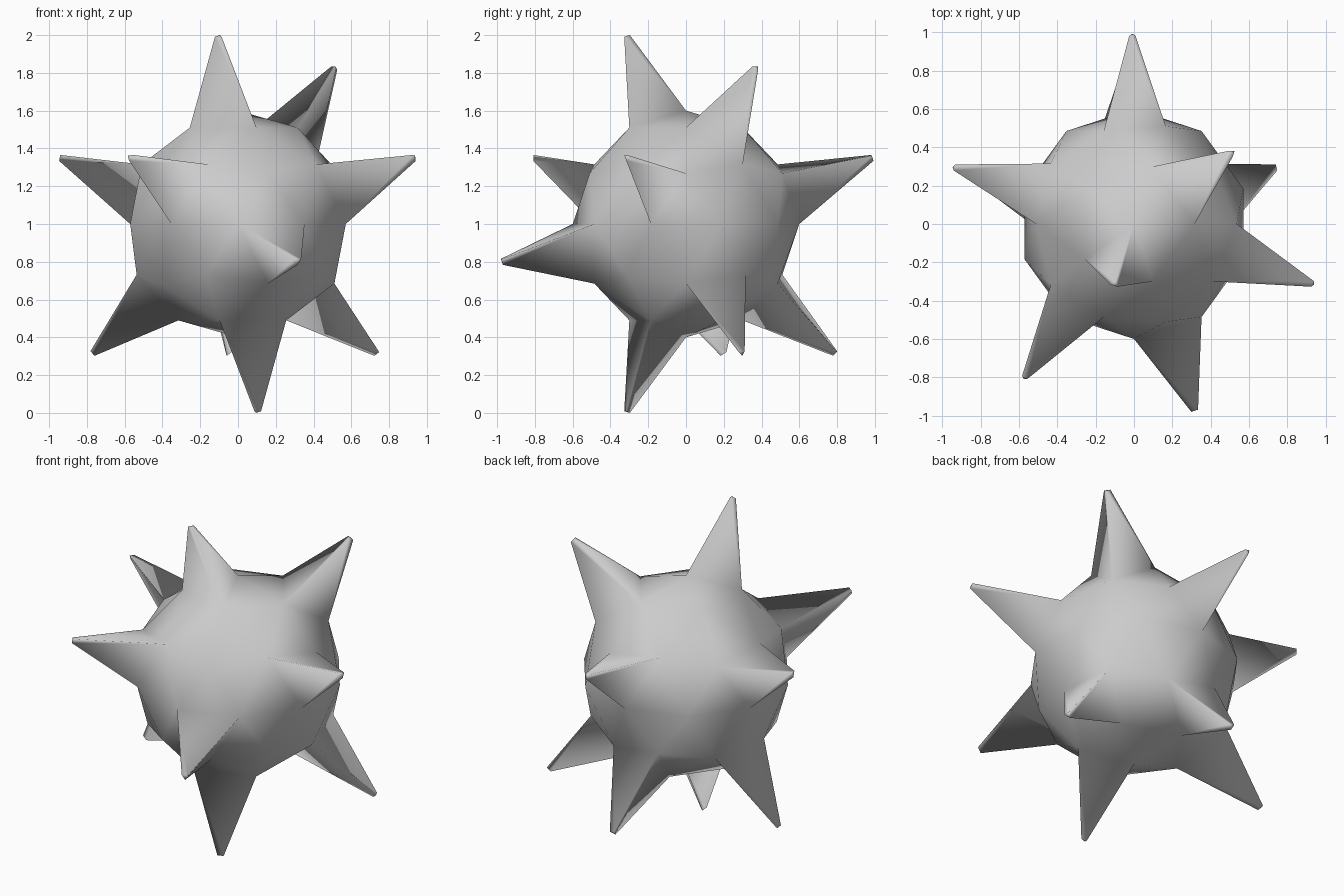
import bpy, bmesh
from mathutils import Vector

if "Cube" in bpy.data.objects:
    bpy.data.objects.remove(bpy.data.objects["Cube"])

RADIUS, SPIKE, TIP_SCALE = 0.6, 0.481, 0.1

# approximate spike tips, relative to the ball centre
TIPS = [(-.10, -.31, .99), (.51, .37, .83), (.93, -.31, .36), (-.93, .29, .36),
        (-.57, -.80, .36), (0, .97, .36), (.32, -.97, -.19), (.73, .30, -.68),
        (-.76, .20, -.68), (-.05, .78, -.68), (.10, -.31, -.99)]

# faceted ball
bm = bmesh.new()
bmesh.ops.create_icosphere(bm, subdivisions=2, radius=RADIUS)
bm.normal_update()

# choose the face under each tip
chosen = []
for t in TIPS:
    d = Vector(t).normalized()
    f = max(bm.faces, key=lambda f: f.calc_center_median().normalized().dot(d))
    if f not in chosen:
        chosen.append(f)

# pull each chosen face out into a tapered spike
for f in chosen:
    n = f.normal.copy()
    c = f.calc_center_median()
    new = bmesh.ops.extrude_discrete_faces(bm, faces=[f])["faces"][0]
    for v in new.verts:
        v.co = c + (v.co - c) * TIP_SCALE + n * SPIKE

bmesh.ops.recalc_face_normals(bm, faces=bm.faces[:])
bmesh.ops.translate(bm, verts=bm.verts[:], vec=(0, 0, 1))
for f in bm.faces:
    f.smooth = True

mesh = bpy.data.meshes.new("spiked_ball")
bm.to_mesh(mesh)
bm.free()
bpy.context.collection.objects.link(bpy.data.objects.new("spiked_ball", mesh))
